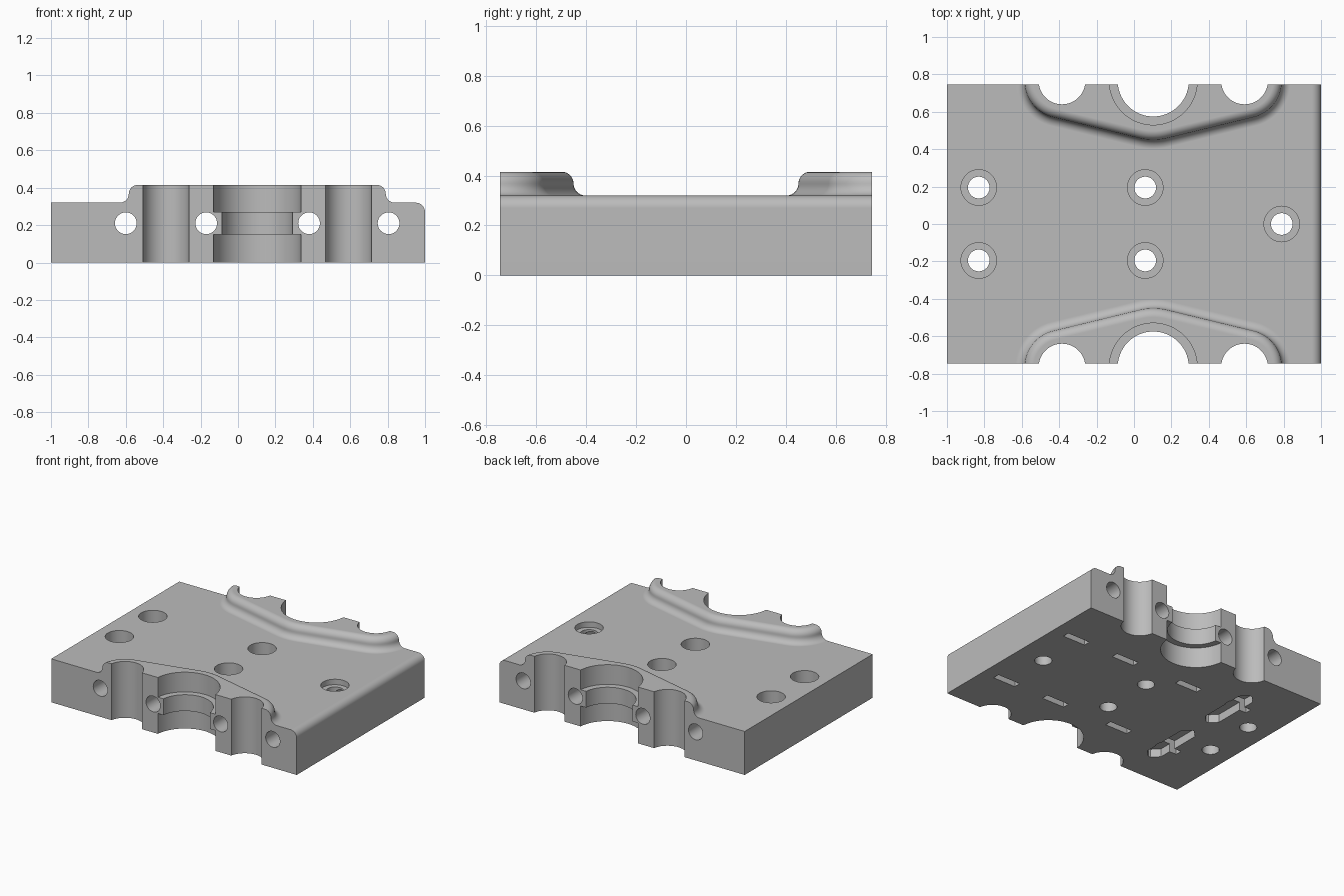
import bpy, bmesh
from math import sin, cos, asin, pi
from mathutils import Vector, Matrix

HALF_Y, TOP, BOSS_TOP = 0.745, 0.32, 0.415
BORE_Y = 0.765
SIDES = (1, -1)

if "Cube" in bpy.data.objects:
    bpy.data.objects.remove(bpy.data.objects["Cube"], do_unlink=True)

grey = bpy.data.materials.new("plain_grey")
grey.use_nodes = True
grey.diffuse_color = (0.5, 0.5, 0.5, 1)
grey.node_tree.nodes["Principled BSDF"].inputs["Base Color"].default_value = (0.5, 0.5, 0.5, 1)


def make_object(name, bm):
    bmesh.ops.recalc_face_normals(bm, faces=bm.faces)
    mesh = bpy.data.meshes.new(name)
    bm.to_mesh(mesh)
    bm.free()
    obj = bpy.data.objects.new(name, mesh)
    bpy.context.collection.objects.link(obj)
    mesh.materials.append(grey)
    return obj


def loft(rings):
    """Closed solid through matching rings of points."""
    bm = bmesh.new()
    loops = [[bm.verts.new(p) for p in ring] for ring in rings]
    for low, high in zip(loops, loops[1:]):
        for i in range(len(low)):
            j = (i + 1) % len(low)
            bm.faces.new((low[i], low[j], high[j], high[i]))
    bm.faces.new(loops[0])
    bm.faces.new(loops[-1])
    return bm


def boolean(target, other, operation="DIFFERENCE"):
    other.hide_render = True
    mod = target.modifiers.new("cut", "BOOLEAN")
    mod.operation, mod.solver, mod.object = operation, "EXACT", other
    bpy.context.view_layer.objects.active = target
    bpy.ops.object.modifier_apply(modifier=mod.name)
    bpy.data.objects.remove(other, do_unlink=True)


def prism_z(name, outline, z0, z1):
    return make_object(name, loft([[(x, y, z) for x, y in outline] for z in (z0, z1)]))


def cylinder_z(name, x, y, radius, z0, z1, n=64):
    ring = [(x + radius * cos(2 * pi * i / n), y + radius * sin(2 * pi * i / n)) for i in range(n)]
    return prism_z(name, ring, z0, z1)


# Plate with one rounded top edge
r = 0.05
arc = [(1 - r + r * cos(a), TOP - r + r * sin(a)) for a in [pi / 2 * i / 8 for i in range(9)]]
section = [(-1, 0), (1, 0)] + arc + [(-1, TOP)]
plate = make_object("mounting_plate", loft([[(x, y, z) for x, z in section] for y in (-HALF_Y, HALF_Y)]))

# Raised rims: a hull around three bores, filleted below and rounded above
MID_X, OUT_X, OUT_R, MID_R = 0.103, 0.488, 0.2, 0.315
tilt = asin((MID_R - OUT_R) / OUT_X)


def hull(offset, side):
    spans = [(-OUT_X, OUT_R, pi, 1.5 * pi - tilt), (0, MID_R, 1.5 * pi - tilt, 1.5 * pi + tilt),
             (OUT_X, OUT_R, 1.5 * pi + tilt, 2 * pi)]
    points = []
    for dx, radius, a0, a1 in spans:
        for i in range(17):
            a = a0 + (a1 - a0) * i / 16
            points.append((MID_X + dx + (radius + offset) * cos(a),
                           side * (BORE_Y + (radius + offset) * sin(a))))
    return points


f = (BOSS_TOP - TOP) / 2
steps = [pi / 2 * i / 8 for i in range(9)]
levels = [(f, TOP - 0.1)]
levels += [(f - f * sin(a), TOP + f - f * cos(a)) for a in steps]
levels += [(f * cos(a) - f, TOP + f + f * sin(a)) for a in steps[1:]]
for side in SIDES:
    bm = loft([[(x, y, z) for x, y in hull(off, side)] for off, z in levels])
    cut = bmesh.ops.bisect_plane(bm, geom=bm.verts[:] + bm.edges[:] + bm.faces[:],
                                 plane_co=(0, side * HALF_Y, 0), plane_no=(0, side, 0), clear_outer=True)
    edges = [e for e in cut["geom_cut"] if isinstance(e, bmesh.types.BMEdge)]
    bmesh.ops.holes_fill(bm, edges=edges, sides=0)
    boolean(plate, make_object("raised_rim", bm), "UNION")

# Half-open bores on both long sides; the middle one is wider above and below a lip
for side in SIDES:
    y = side * BORE_Y
    for dx in (-OUT_X, OUT_X):
        boolean(plate, cylinder_z("outer_bore", MID_X + dx, y, 0.125, -0.1, 0.6))
    boolean(plate, cylinder_z("middle_bore", MID_X, y, 0.19, -0.1, 0.6, 96))
    boolean(plate, cylinder_z("upper_recess", MID_X, y, 0.235, 0.27, 0.6, 96))
    boolean(plate, cylinder_z("lower_recess", MID_X, y, 0.235, -0.1, 0.15, 96))

# Counterbored vertical holes
holes = [(x, s * 0.195, 0.12) for x in (-0.83, 0.06) for s in SIDES] + [(0.79, 0, 0.28)]
for x, y, floor in holes:
    boolean(plate, cylinder_z("screw_hole", x, y, 0.058, -0.1, 0.6, 48))
    boolean(plate, cylinder_z("counterbore", x, y, 0.095, floor, 0.6, 48))

# Long cross holes with a nut slot from below near each end
for x in (-0.6, -0.17, 0.38, 0.805):
    rod = cylinder_z("cross_hole", 0, 0, 0.058, -1, 1, 48)
    rod.data.transform(Matrix.Translation((x, 0, 0.21)) @ Matrix.Rotation(pi / 2, 4, "X"))
    boolean(plate, rod)
    for side in SIDES:
        y = side * 0.362
        box = [(x + i * 0.092, y + j * 0.025) for i, j in ((-1, -1), (1, -1), (1, 1), (-1, 1))]
        boolean(plate, prism_z("nut_slot", box, -0.1, 0.3))

# Chamfered shallow pockets underneath
for side in SIDES:
    w, h, c = 0.06, 0.225, 0.05
    corners = [(-w, c - h), (c - w, -h), (w - c, -h), (w, c - h),
               (w, h - c), (w - c, h), (c - w, h), (-w, h - c)]
    outline = [(-0.575 + x, side * 0.3 + y) for x, y in corners]
    boolean(plate, prism_z("underside_pocket", outline, -0.1, 0.06))

# Smooth the rounds while keeping the machined edges crisp
bpy.ops.object.select_all(action="DESELECT")
plate.select_set(True)
bpy.context.view_layer.objects.active = plate
bpy.ops.object.shade_smooth_by_angle(angle=pi / 6)
weighted = plate.modifiers.new("flat_face_normals", "WEIGHTED_NORMAL")
weighted.keep_sharp = True
